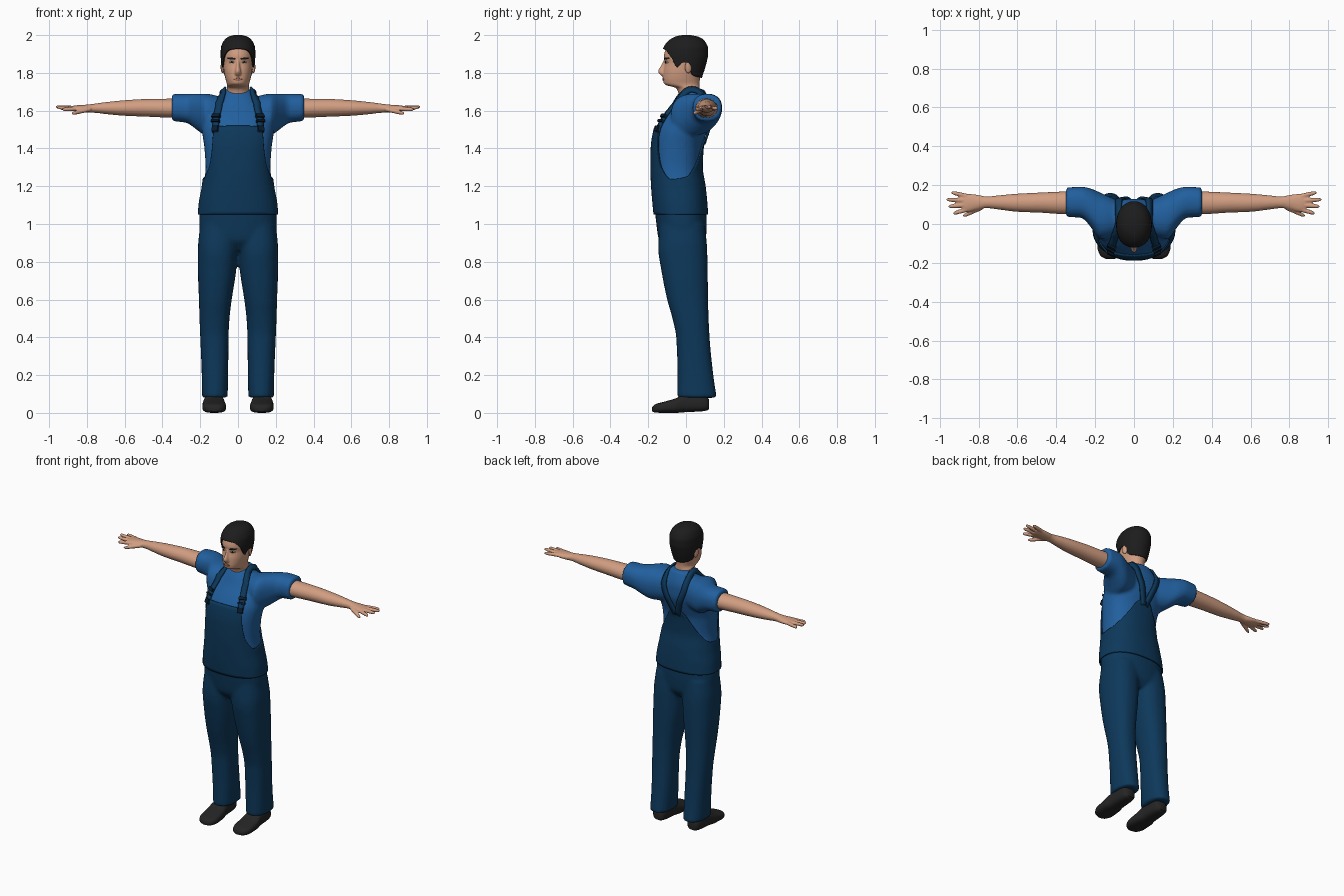
import bpy, bmesh, math
from mathutils import Vector, Matrix
from mathutils.bvhtree import BVHTree

if "Cube" in bpy.data.objects:
    bpy.data.objects.remove(bpy.data.objects["Cube"])


def material(name, r, g, b):
    m = bpy.data.materials.new(name)
    m.use_nodes = True
    m.diffuse_color = (r, g, b, 1)
    bsdf = m.node_tree.nodes["Principled BSDF"]
    bsdf.inputs["Base Color"].default_value = (r, g, b, 1)
    bsdf.inputs["Roughness"].default_value = 0.8
    return m


SHIRT = material("shirt blue", .015, .115, .34)
DENIM = material("overall navy", .004, .04, .105)
SKIN = material("skin", .64, .34, .22)
HAIR = material("hair black", .012, .012, .012)
SHOE = material("shoe black", .018, .018, .018)
METAL = material("buckle dark", .003, .012, .028)
WHITE = material("eye white", .55, .5, .45)
LIP = material("lip", .42, .18, .12)


def sample(table, t):
    """Smooth, overshoot-free interpolation of table rows keyed by their first value."""
    t = min(max(t, table[0][0]), table[-1][0])
    i = 0
    while i < len(table) - 2 and t > table[i + 1][0]:
        i += 1

    def slope(j, k):
        return (table[j + 1][k] - table[j][k]) / (table[j + 1][0] - table[j][0])

    def tangent(j, k):
        if j == 0:
            return slope(0, k)
        if j == len(table) - 1:
            return slope(j - 1, k)
        p, q = slope(j - 1, k), slope(j, k)
        return 2 * p * q / (p + q) if p * q > 0 else 0

    h = table[i + 1][0] - table[i][0]
    u = (t - table[i][0]) / h
    a, b = u * u * (3 - 2 * u), u * (1 - u)
    return [table[i][k] * (1 - a) + table[i + 1][k] * a
            + h * b * ((1 - u) * tangent(i, k) - u * tangent(i + 1, k))
            for k in range(1, len(table[0]))]


def loft(bm, table, axis=2, lo=None, hi=None, grow=0, lift=0, n=32, steps=28, power=2.3, side=1, caps=True):
    """Skin rounded sections along an axis; lo may vary around the section."""
    def value(v, th, default):
        return default if v is None else v(th) if callable(v) else v

    def power_of(v):
        return math.copysign(abs(v) ** (2 / power), v)

    rings = []
    for i in range(steps + 1):
        ring = []
        for j in range(n):
            th = math.tau * j / n
            a, b = value(lo, th, table[0][0]), value(hi, th, table[-1][0])
            t = a + (b - a) * i / steps
            a0, a1, b0, b1 = sample(table, t)
            p = [(a0 + a1) / 2 + ((a1 - a0) / 2 + grow) * power_of(math.cos(th)),
                 (b0 + b1) / 2 + ((b1 - b0) / 2 + grow) * power_of(math.sin(th))]
            p.insert(axis, t + lift)
            ring.append(bm.verts.new((p[0] * side, p[1], p[2])))
        rings.append(ring)
    for r, s in zip(rings, rings[1:]):
        for j in range(n):
            k = (j + 1) % n
            bm.faces.new((r[j], r[k], s[k], s[j]))
    if caps:
        bm.faces.new(rings[0])
    if caps or lift:
        bm.faces.new(rings[-1])


def finish(name, bm, mat, mirror=False, voxel=0, thick=0, smooth=3):
    bmesh.ops.recalc_face_normals(bm, faces=bm.faces)
    me = bpy.data.meshes.new(name)
    bm.to_mesh(me)
    bm.free()
    me.materials.append(mat)
    me.shade_smooth()
    me.set_sharp_from_angle(angle=math.radians(50))
    ob = bpy.data.objects.new(name, me)
    bpy.context.scene.collection.objects.link(ob)
    if thick:
        m = ob.modifiers.new("Thickness", 'SOLIDIFY')
        m.thickness, m.offset = thick, 0
    if mirror:
        ob.modifiers.new("Mirror", 'MIRROR').use_mirror_merge = False
    if voxel:
        m = ob.modifiers.new("Blend", 'REMESH')
        m.mode, m.voxel_size, m.use_smooth_shade = 'VOXEL', voxel, True
        m = ob.modifiers.new("Soften", 'SMOOTH')
        m.factor, m.iterations = .5, smooth
    return ob


def surface(ob):
    bpy.context.view_layer.update()
    return BVHTree.FromObject(ob, bpy.context.evaluated_depsgraph_get())


def sym(rows):
    return [(z, -h, h, f, b) for z, h, f, b in rows]


# Torso: height, half width, front, back
torso = sym([(.86, .1, -.1, .07), (.92, .19, -.145, .105), (1, .206, -.157, .11),
             (1.1, .2, -.168, .105), (1.2, .183, -.176, .095), (1.3, .172, -.18, .08),
             (1.4, .178, -.178, .085), (1.5, .19, -.163, .115), (1.56, .185, -.13, .13),
             (1.62, .15, -.085, .13), (1.67, .1, -.055, .118), (1.715, .07, -.02, .095)])
sleeve = [(.08, -.06, .12, 1.48, 1.67), (.17, -.08, .16, 1.47, 1.69), (.22, -.02, .182, 1.5, 1.69),
          (.27, .032, .192, 1.535, 1.69), (.35, .036, .188, 1.545, 1.688)]
bm = bmesh.new()
loft(bm, torso, lo=1.1)
for side in (1, -1):
    loft(bm, sleeve, axis=0, side=side, steps=14)
shirt = finish("shirt", bm, SHIRT, voxel=.011)

# Trousers: legs blended into the hips
leg = [(.08, .055, .19, -.045, .163), (.2, .052, .192, -.045, .145), (.4, .05, .2, -.052, .125),
       (.5, .045, .204, -.072, .12), (.6, .033, .207, -.1, .117), (.75, .01, .212, -.13, .115),
       (.87, 0, .212, -.147, .112), (1, -.02, .2, -.14, .1)]
bm = bmesh.new()
loft(bm, torso, hi=1.13)
for side in (1, -1):
    loft(bm, leg, side=side)
trousers = finish("trousers", bm, DENIM, voxel=.011)

# Bib: shell whose upper edge dips under the arms and rises to a point behind
bib_edge = [(-1, 1.52), (-.8, 1.512), (-.73, 1.42), (-.55, 1.3), (-.2, 1.237), (.3, 1.25),
            (.7, 1.31), (.9, 1.38), (1, 1.46)]
bm = bmesh.new()
loft(bm, torso, lo=1.05, hi=lambda th: sample(bib_edge, math.sin(th))[0], grow=.005, n=96, caps=False)
finish("overall_bib", bm, DENIM, thick=.008)

# Straps: ribbons laid over the shirt from the bib to the back
path = [(0, .128, -.17, 1.49), (1, .118, -.12, 1.58), (2, .095, -.05, 1.67), (3, .085, .03, 1.72),
        (4, .078, .13, 1.63), (5, .045, .14, 1.53), (6, .008, .12, 1.42)]
skin_of_shirt = surface(shirt)
bm = bmesh.new()
last = None
for i in range(49):
    t = i / 8
    p, q = Vector(sample(path, t)), Vector(sample(path, t + .05)) - Vector(sample(path, t - .05))
    hit, nor = skin_of_shirt.find_nearest(p)[:2]
    across = nor.cross(q).normalized() * .018
    pair = [bm.verts.new(hit + nor * .008 + across * s) for s in (-1, 1)]
    if last:
        bm.faces.new((last[0], last[1], pair[1], pair[0]))
    last = pair
finish("shoulder_straps", bm, DENIM, mirror=True, thick=.012)


def box(bm, centre, turn, size):
    bmesh.ops.create_cube(bm, size=1, matrix=Matrix.Translation(centre) @ turn @ Matrix.Diagonal((*size, 1)))


# Buckles and bib buttons
bm = bmesh.new()
for t, size in ((.2, (.034, .03, .014)), (.65, (.046, .012, .018)), (.95, (.046, .018, .018))):
    hit, nor = skin_of_shirt.find_nearest(Vector(sample(path, t)))[:2]
    box(bm, hit + nor * .014, nor.to_track_quat('Z', 'Y').to_matrix().to_4x4(), size)
finish("strap_buckles", bm, METAL, mirror=True)
hips = surface(trousers)
bm = bmesh.new()
for z in (1.11, 1.195):
    x, _, front, back = sample(torso, z)
    hit, nor = hips.find_nearest(Vector((.17, -.09, min(z, 1.11))))[:2]
    spot = Vector((hit.x - (z - 1.11) * .18, -.09, z)) + nor * .005
    bmesh.ops.create_cone(bm, cap_ends=True, segments=12, radius1=.01, radius2=.008, depth=.012,
                          matrix=Matrix.Translation(spot) @ nor.to_track_quat('Z', 'Y').to_matrix().to_4x4())
finish("side_buttons", bm, METAL, mirror=True)

# Arms with open hands
arm = [(.24, .05, .17, 1.56, 1.67), (.34, .05, .168, 1.562, 1.664), (.48, .058, .162, 1.568, 1.662),
       (.6, .063, .156, 1.573, 1.655), (.7, .075, .147, 1.582, 1.645), (.76, .082, .141, 1.589, 1.637),
       (.8, .074, .149, 1.59, 1.632), (.86, .062, .156, 1.597, 1.628), (.885, .07, .15, 1.602, 1.624)]
fingers = [((.86, .144, 1.613), (.94, .162, 1.612)), ((.87, .121, 1.614), (.965, .126, 1.62)),
           ((.87, .097, 1.613), (.955, .09, 1.617)), ((.86, .074, 1.61), (.93, .055, 1.606)),
           ((.78, .085, 1.608), (.88, .042, 1.585))]
bm = bmesh.new()
loft(bm, arm, axis=0, power=2)
for base, tip in fingers:
    rows = []
    for u, r in ((0, .012), (.5, .0115), (.88, .0095), (1, .005)):
        x, y, z = Vector(base).lerp(Vector(tip), u)
        rows.append((x, y - r, y + r, z - r, z + r))
    loft(bm, rows, axis=0, n=12, steps=10, power=2)
finish("arms", bm, SKIN, mirror=True, voxel=.005, smooth=2)

# Shoes: stretched along the foot
shoe = [(-.18, .1, .145, .008, .03), (-.165, .078, .172, .002, .045), (-.12, .063, .188, 0, .058),
        (-.06, .066, .188, 0, .075), (0, .075, .18, .004, .1), (.08, .08, .175, .008, .1),
        (.115, .09, .165, .014, .085), (.122, .1, .155, .02, .07)]
bm = bmesh.new()
loft(bm, shoe, axis=1, power=2.8)
finish("shoes", bm, SHOE, mirror=True)

# Head and neck
head = sym([(1.64, .06, -.03, .085), (1.7, .06, -.042, .075), (1.722, .059, -.055, .072),
            (1.733, .058, -.1, .072), (1.745, .06, -.118, .072), (1.77, .067, -.122, .075),
            (1.81, .075, -.12, .088), (1.855, .079, -.112, .1), (1.885, .081, -.117, .106),
            (1.92, .08, -.11, .106), (1.95, .07, -.092, .094), (1.97, .055, -.068, .076),
            (1.982, .036, -.042, .05), (1.988, .012, -.012, .018)])
nose = sym([(1.782, .008, -.128, -.1), (1.793, .018, -.14, -.09), (1.808, .016, -.149, -.09),
            (1.84, .01, -.132, -.09), (1.872, .008, -.116, -.09)])
bm = bmesh.new()
loft(bm, head, steps=60, power=2.1)
loft(bm, nose, steps=14, n=16, power=2)
face = finish("head", bm, SKIN, voxel=.005, smooth=2)

bm = bmesh.new()
bmesh.ops.create_uvsphere(bm, u_segments=16, v_segments=10, radius=1,
                          matrix=Matrix.Translation((.082, .012, 1.83)) @ Matrix.Rotation(.35, 4, 'Z')
                          @ Matrix.Diagonal((.008, .019, .032, 1)))
finish("ears", bm, SKIN, mirror=True)

# Hair: shell with a shaped hairline, sideburns and nape
hairline = [(-1, 1.918), (-.85, 1.91), (-.6, 1.875), (-.45, 1.84), (-.25, 1.82), (-.12, 1.845),
            (.2, 1.845), (.4, 1.79), (.6, 1.775), (1, 1.765)]
bm = bmesh.new()
loft(bm, head, lo=lambda th: sample(hairline, math.sin(th))[0], grow=.008, lift=.009, n=72, power=2.1, caps=False)
finish("hair", bm, HAIR, thick=.006)

# Facial details: thin plates wrapped on the face
front = surface(face)


def plate(name, x, z, w, h, mat, lift, tilt=0, mirror=True):
    bm = bmesh.new()

    def spot(u, v):
        px, pz = x + u * w, z + v * h + u * w * tilt
        hit = front.ray_cast(Vector((px, -1, pz)), Vector((0, 1, 0)))[0]
        return bm.verts.new((px, hit.y - lift, pz))

    centre = spot(0, 0)
    rim = [spot(math.cos(k * math.tau / 16), math.sin(k * math.tau / 16)) for k in range(16)]
    for k in range(16):
        bm.faces.new((centre, rim[k], rim[(k + 1) % 16]))
    finish(name, bm, mat, mirror=mirror, thick=.002)


plate("eyes", .034, 1.857, .014, .006, WHITE, .002)
plate("irises", .034, 1.857, .006, .006, HAIR, .004)
plate("eyebrows", .036, 1.876, .022, .005, HAIR, .003, tilt=.1)
plate("lips", 0, 1.766, .024, .006, LIP, .002, mirror=False)
